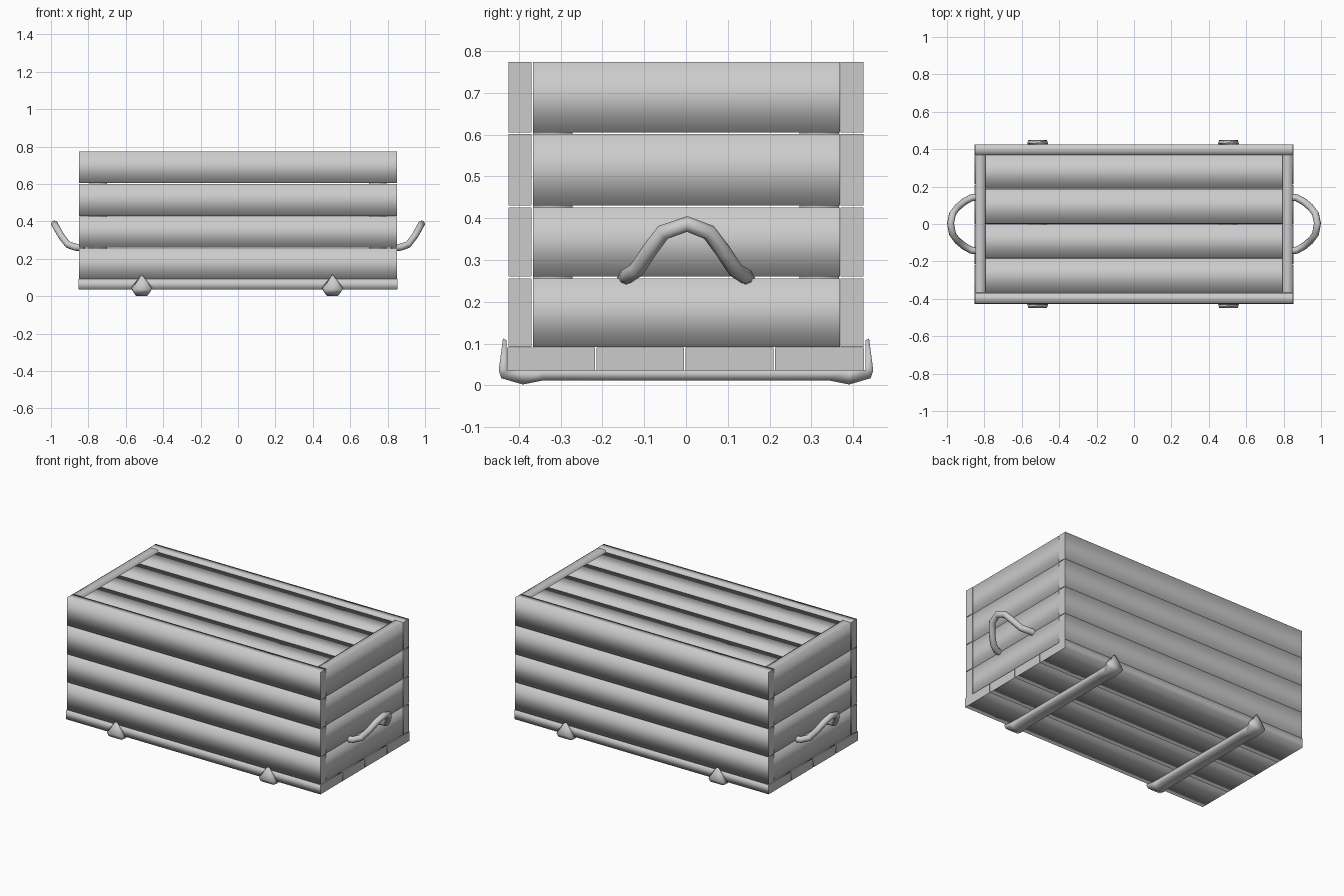
import bpy
import bmesh
from mathutils import Vector

if "Cube" in bpy.data.objects:
    bpy.data.objects.remove(bpy.data.objects["Cube"], do_unlink=True)

grey = bpy.data.materials.new("plain grey")
grey.use_nodes = True
grey.diffuse_color = (0.6, 0.6, 0.6, 1)
grey.node_tree.nodes["Principled BSDF"].inputs["Base Color"].default_value = (0.6, 0.6, 0.6, 1)


def add_mesh(name, bm):
    bmesh.ops.recalc_face_normals(bm, faces=bm.faces)
    mesh = bpy.data.meshes.new(name)
    bm.to_mesh(mesh)
    bm.free()
    mesh.materials.append(grey)
    obj = bpy.data.objects.new(name, mesh)
    bpy.context.collection.objects.link(obj)
    return obj


def plank(name, low, high, axis):
    """Box with softly shaded long sides and crisp end grain along axis."""
    bm = bmesh.new()
    bmesh.ops.create_cube(bm, size=1)
    low, high = Vector(low), Vector(high)
    for v in bm.verts:
        v.co = Vector(a + (b - a) * (c + 0.5) for a, b, c in zip(low, high, v.co))
    bm.normal_update()
    for f in bm.faces:
        f.smooth = True
        if abs(f.normal[axis]) > 0.9:
            for e in f.edges:
                e.smooth = False
    return add_mesh(name, bm)


# Wall planks: long front and back boards, shorter end boards between them
seams = [0.092, 0.26, 0.43, 0.605, 0.777]
for i, (z0, z1) in enumerate(zip(seams, seams[1:])):
    z1 -= 0.004
    for side, s in (("front", -1), ("back", 1)):
        y0, y1 = sorted((s * 0.37, s * 0.425))
        plank(f"{side}_plank_{i}", (-0.85, y0, z0), (0.85, y1, z1), 0)
    for side, s in (("right", -1), ("left", 1)):
        x0, x1 = sorted((s * 0.795, s * 0.848))
        plank(f"{side}_end_plank_{i}", (x0, -0.366, z0), (x1, 0.369, z1), 1)

# Floor planks
floor = [-0.428, -0.214, -0.001, 0.213, 0.43]
for i, (y0, y1) in enumerate(zip(floor, floor[1:])):
    plank(f"floor_plank_{i}", (-0.853, y0, 0.035), (0.853, y1 - 0.004, 0.091), 0)

# Lid planks sitting just inside the rim
lid = [-0.366, -0.18, 0.002, 0.19, 0.372]
for i, (y0, y1) in enumerate(zip(lid, lid[1:])):
    plank(f"lid_plank_{i}", (-0.793, y0, 0.71), (0.793, y1 - 0.004, 0.76), 0)

# Inner corner posts
for sx, side in ((-1, "right"), (1, "left")):
    for sy, end in ((-1, "front"), (1, "back")):
        x0, x1 = sorted((sx * 0.7, sx * 0.793))
        y0, y1 = sorted((sy * 0.272, sy * 0.366))
        plank(f"{end}_{side}_post", (x0, y0, 0.092), (x1, y1, 0.708), 2)


def strap(name, x):
    """Band under the floor, folded up to a pointed tip at both ends."""
    # Each station: outer point, inner point (y, z), outer and inner half width
    half = [
        ((0.15, 0.011), (0.15, 0.037), 0.035, 0.047),
        ((0.34, 0.012), (0.34, 0.037), 0.035, 0.047),
        ((0.39, 0.002), (0.39, 0.037), 0.03, 0.05),
        ((0.442, 0.017), (0.43, 0.037), 0.042, 0.054),
        ((0.448, 0.036), (0.43, 0.046), 0.05, 0.056),
        ((0.438, 0.112), (0.43, 0.108), 0.004, 0.007),
    ]
    mirrored = [((-o[0], o[1]), (-i[0], i[1]), a, b) for o, i, a, b in reversed(half)]
    bm = bmesh.new()
    rings = []
    for outer, inner, wo, wi in mirrored + half:
        corners = [(-wo, outer), (wo, outer), (wi, inner), (-wi, inner)]
        rings.append([bm.verts.new((x + dx, *p)) for dx, p in corners])
    for a, b in zip(rings, rings[1:]):
        for k in range(4):
            n = (k + 1) % 4
            bm.faces.new((a[k], a[n], b[n], b[k]))
    bm.faces.new(rings[0])
    bm.faces.new(rings[-1])
    for f in bm.faces:
        f.smooth = True
    for e in bm.edges:
        if len(e.link_faces) == 2 and e.calc_face_angle(0) > 1.2:
            e.smooth = False
    return add_mesh(name, bm)


strap("right_strap", -0.515)
strap("left_strap", 0.505)


def handle(name, side):
    """Upturned rope loop on an end wall."""
    arm = [(0.82, 0.146, 0.258), (0.87, 0.14, 0.262), (0.91, 0.118, 0.276),
           (0.945, 0.088, 0.322), (0.97, 0.055, 0.366)]
    path = arm + [(0.981, 0.003, 0.386)] + [(x, -y, z) for x, y, z in reversed(arm)]
    curve = bpy.data.curves.new(name, "CURVE")
    curve.dimensions = "3D"
    curve.bevel_depth = 0.019
    curve.bevel_resolution = 2
    curve.use_fill_caps = True
    spline = curve.splines.new("POLY")
    spline.points.add(len(path) - 1)
    for point, (x, y, z) in zip(spline.points, path):
        point.co = (side * x, y, z, 1)
    spline.use_smooth = True
    curve.materials.append(grey)
    obj = bpy.data.objects.new(name, curve)
    bpy.context.collection.objects.link(obj)


handle("right_handle", -1)
handle("left_handle", 1)
